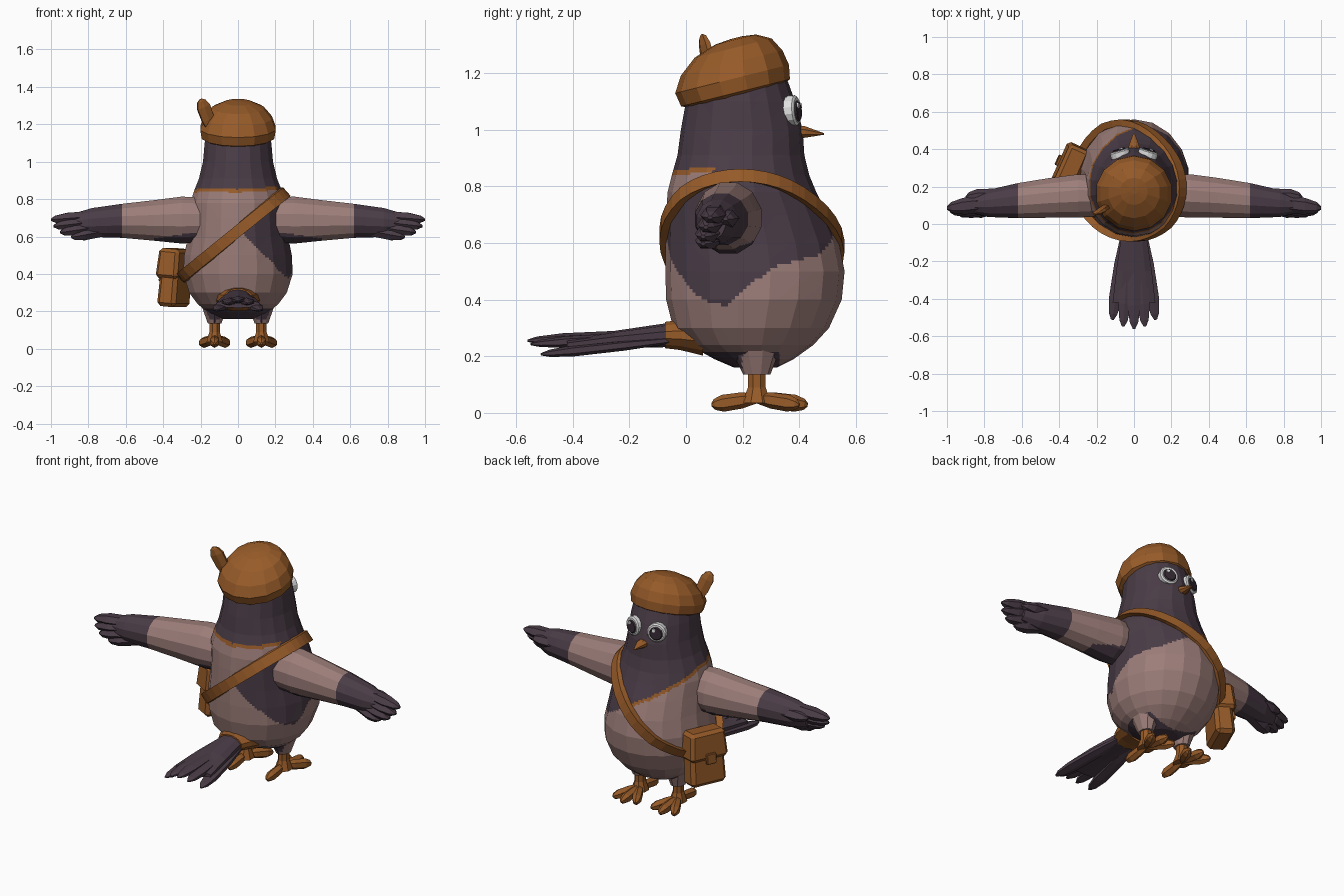
import bpy, bmesh, math
from mathutils import Vector, Matrix

cube = bpy.data.objects.get("Cube")
if cube:
    bpy.data.objects.remove(cube, do_unlink=True)

X, Y, Z = Vector((1, 0, 0)), Vector((0, 1, 0)), Vector((0, 0, 1))


def material(name, rgb):
    m = bpy.data.materials.new(name)
    m.use_nodes = True
    m.diffuse_color = (*rgb, 1)
    m.node_tree.nodes["Principled BSDF"].inputs["Base Color"].default_value = (*rgb, 1)
    return m


PLUM = material("dark plum feathers", (.068, .045, .062))
ROSE = material("dusty rose feathers", (.33, .205, .19))
ORANGE = material("burnt orange", (.31, .105, .022))
WHITE = material("eye white", (.75, .75, .75))
PUPIL = material("pupil", (.035, .022, .032))
PAINT = [PLUM, ROSE, ORANGE]


def lerp(table, t):
    for (a, p), (b, q) in zip(table, table[1:]):
        if t <= b:
            return p + (q - p) * max(0, t - a) / (b - a)
    return table[-1][1]


def finish(name, bm, mats, rule=None):
    bmesh.ops.recalc_face_normals(bm, faces=bm.faces[:])
    if rule:
        for f in bm.faces:
            f.material_index = rule(f.calc_center_median())
    me = bpy.data.meshes.new(name)
    bm.to_mesh(me)
    bm.free()
    for m in mats:
        me.materials.append(m)
    ob = bpy.data.objects.new(name, me)
    bpy.context.collection.objects.link(ob)
    return ob


def tube(name, rings, u, v, n, mats, cuts=0, rule=None):
    """Loft through elliptical rings (centre, radius along u, radius along v)."""
    bm = bmesh.new()
    loops = []
    for c, ru, rv in rings:
        angles = [math.tau * (i + .5) / n for i in range(n)]
        loops.append([bm.verts.new(Vector(c) + u * ru * math.cos(a) + v * rv * math.sin(a))
                      for a in angles])
    for p, q in zip(loops, loops[1:]):
        for i in range(n):
            j = (i + 1) % n
            bm.faces.new((p[i], p[j], q[j], q[i]))
    bm.faces.new(loops[0])
    bm.faces.new(loops[-1])
    if cuts:
        bmesh.ops.subdivide_edges(bm, edges=bm.edges[:], cuts=cuts, use_grid_fill=True)
    return finish(name, bm, mats, rule)


def blade(name, a, b, side, wide, thick, mat, n=6):
    """Tapered feather or toe from a to b."""
    a, b = Vector(a), Vector(b)
    d = (b - a).normalized()
    side = (side - d * side.dot(d)).normalized()
    shape = [(0, .6), (.35, .95), (.75, 1), (.93, .65), (1, .2)]
    return tube(name, [(a.lerp(b, t), wide * s, thick * s) for t, s in shape],
                side, d.cross(side), n, [mat])


def box(name, size, matrix, mat, bevel, taper=1):
    bm = bmesh.new()
    bmesh.ops.create_cube(bm, size=1)
    for w in bm.verts:
        if w.co.z > 0:
            w.co.x *= taper
            w.co.y *= taper
        w.co = Vector(w.co[i] * size[i] for i in range(3))
    bmesh.ops.bevel(bm, geom=bm.edges[:], offset=bevel, segments=1, affect='EDGES')
    bm.transform(matrix)
    return finish(name, bm, [mat])


# Body: height, back y, front y, half width
PROFILE = [(.16, .17, .32, .09), (.19, .1, .38, .16), (.24, .01, .45, .22),
           (.3, -.045, .505, .265), (.4, -.07, .55, .297), (.5, -.073, .56, .292),
           (.6, -.073, .54, .272), (.7, -.07, .5, .262), (.78, -.065, .46, .258),
           (.84, -.05, .435, .24), (.91, -.03, .418, .212), (1.0, -.018, .412, .19),
           (1.1, 0, .385, .181), (1.17, .02, .36, .17), (1.22, .07, .3, .12)]
BACK, FRONT, HALF = [[(r[0], r[k]) for r in PROFILE] for k in (1, 2, 3)]

HOOD_EDGE = [(-180, .66), (-135, .76), (-90, .83), (-45, .84), (0, .835), (60, .85)]
FLANK_EDGE = [(0, .64), (30, .5), (55, .4), (75, .375), (90, .45), (110, .52),
              (145, .56), (180, .66)]


def strap_height(x):
    return .63 + .87 * x


def body_paint(p):
    a = math.degrees(math.atan2(p.x, .22 - p.y))
    if p.z < .215 and p.y < .33:
        return 0
    if a < 60:
        edge = lerp(HOOD_EDGE, a)
        if p.z > edge:
            return 2 if p.z < edge + .018 else 0
    if a > 0 and p.z > lerp(FLANK_EDGE, a):
        return 0 if a > 60 or p.z < strap_height(p.x) else 1
    return 1


tube("body", [((0, (b + f) / 2, z), w, (f - b) / 2) for z, b, f, w in PROFILE],
     X, Y, 18, PAINT, 7, body_paint)

# Shoulder strap follows the body along a slanted plane
bm = bmesh.new()
loops = []
lean = Vector((-.66, 0, .75)) * .03
for i in range(36):
    t = math.tau * i / 36
    z = .63
    for _ in range(40):
        z = .5 * z + .5 * strap_height(lerp(HALF, z) * math.sin(t))
    b, f, w = lerp(BACK, z), lerp(FRONT, z), lerp(HALF, z)
    out = Vector((math.sin(t), -math.cos(t), 0))
    c = Vector((w * out.x, (b + f) / 2 + (f - b) / 2 * out.y, z))
    loops.append([bm.verts.new(c + out * o + lean * s)
                  for o, s in ((-.015, -1), (.022, -1), (.022, 1), (-.015, 1))])
for p, q in zip(loops, loops[1:] + loops[:1]):
    for k in range(4):
        bm.faces.new((p[k], p[k - 1], q[k - 1], q[k]))
finish("shoulder_strap", bm, [ORANGE])

# Satchel
place = (Matrix.Translation((-.335, .31, .375)) @ Matrix.Rotation(math.radians(-24), 4, 'Z')
         @ Matrix.Rotation(math.radians(5), 4, 'Y'))
box("satchel", (.11, .22, .3), place, ORANGE, .02, .9)
box("satchel_flap", (.13, .235, .16), place @ Matrix.Translation((-.008, 0, .08)), ORANGE, .018, .9)
box("satchel_buckle", (.02, .06, .06), place @ Matrix.Translation((-.075, 0, .01)), ORANGE, .004)

# Wings
WING = [(.15, .15, .69, .11, .12), (.3, .15, .688, .12, .13), (.45, .14, .686, .11, .112),
        (.62, .125, .684, .097, .094), (.78, .11, .675, .075, .08), (.88, .1, .67, .04, .055)]
TIPS = [(1, .085, .69), (.985, .07, .655), (.95, .06, .622), (.89, .06, .597), (.9, .14, .685)]


def wing_paint(p):
    return 0 if abs(p.x) > .62 or p.z < .625 - .15 * max(0, abs(p.x) - .2) and abs(p.x) < .46 else 1


for s, side in ((1, "left"), (-1, "right")):
    tube(side + "_wing", [((s * x, y, z), ry, rz) for x, y, z, ry, rz in WING],
         Y, Z, 12, PAINT, 5, wing_paint)
    for i, (x, y, z) in enumerate(TIPS):
        root = (s * .64, .125 if i < 4 else .15, .72 - .025 * i if i < 4 else .69)
        blade(f"{side}_wing_feather_{i + 1}", root, (s * x, y, z), Z, .034, .045, PLUM)

    # Legs and feet
    lx = s * .125
    tube(side + "_thigh", [((lx, .24, .32), .11, .12), ((lx, .245, .22), .07, .085),
                           ((lx, .25, .135), .038, .048)], X, Y, 10, PAINT, 3,
         lambda p: 0 if p.y < .2 else 1)
    tube(side + "_shin", [((lx, .25, .15), .03, .034), ((lx, .25, .09), .03, .034),
                          ((lx, .25, .035), .048, .055)], X, Y, 8, [ORANGE])
    for i, (dx, ty) in enumerate([(-.075, .4), (0, .43), (.075, .4), (0, .09)]):
        blade(f"{side}_toe_{i + 1}", (lx, .25, .052), (lx + dx, ty, .028), X, .027, .03, ORANGE)

    # Eyes
    n = Vector((s * .3, 1, .08)).normalized()
    u = n.cross(Z).normalized()
    v = u.cross(n)
    e = Vector((s * .074, .375, 1.067))
    for part, shift, r, depth, mat in (("eye", Vector(), .054, .02, WHITE),
                                       ("pupil", v * -.003, .038, .026, PUPIL),
                                       ("glint", v * .016 + u * .012, .011, .031, WHITE)):
        c = e + shift
        tube(f"{side}_{part}", [(c - n * .03, r, r), (c + n * (depth - .006), r, r),
                                (c + n * depth, r * .85, r * .85)], u, v, 14, [mat])

# Beak
tube("beak", [((0, .38, .992), .036, .028), ((0, .42, .992), .03, .022),
              ((0, .487, .985), .003, .003)], X, Z, 8, [ORANGE])

# Tail
tube("tail_base", [((0, .06, .27), .13, .07), ((0, -.02, .275), .105, .055),
                   ((0, -.075, .275), .078, .048)], X, Z, 12, [ORANGE])
tube("tail_core", [((0, -.06, .275), .07, .043), ((0, -.25, .26), .1, .03),
                   ((0, -.42, .24), .12, .022)], X, Z, 10, [PLUM])
for i in range(-2, 3):
    tip = (.058 * i, -.56 + .012 * i * i, .255 - .012 * i * i)
    blade(f"tail_feather_{i + 3}", (.025 * i, -.06, .28 - .006 * i * i), tip, X, .04, .02, PLUM)

# Cap, tilted back, with a small plume
cap = tube("cap", [((0, y, h), r, r) for r, h, y in
                   ((.165, -.035, 0), (.198, -.02, 0), (.207, .03, 0), (.185, .085, .012),
                    (.14, .135, .03), (.075, .162, .045), (.02, .168, .05))], X, Y, 14, [ORANGE])
cap.data.transform(Matrix.Translation((0, .17, 1.15)) @ Matrix.Rotation(math.radians(14), 4, 'X'))
blade("cap_plume", (-.14, .1, 1.17), (-.2, .055, 1.335), Vector((1, .4, 0)), .042, .018, ORANGE)
